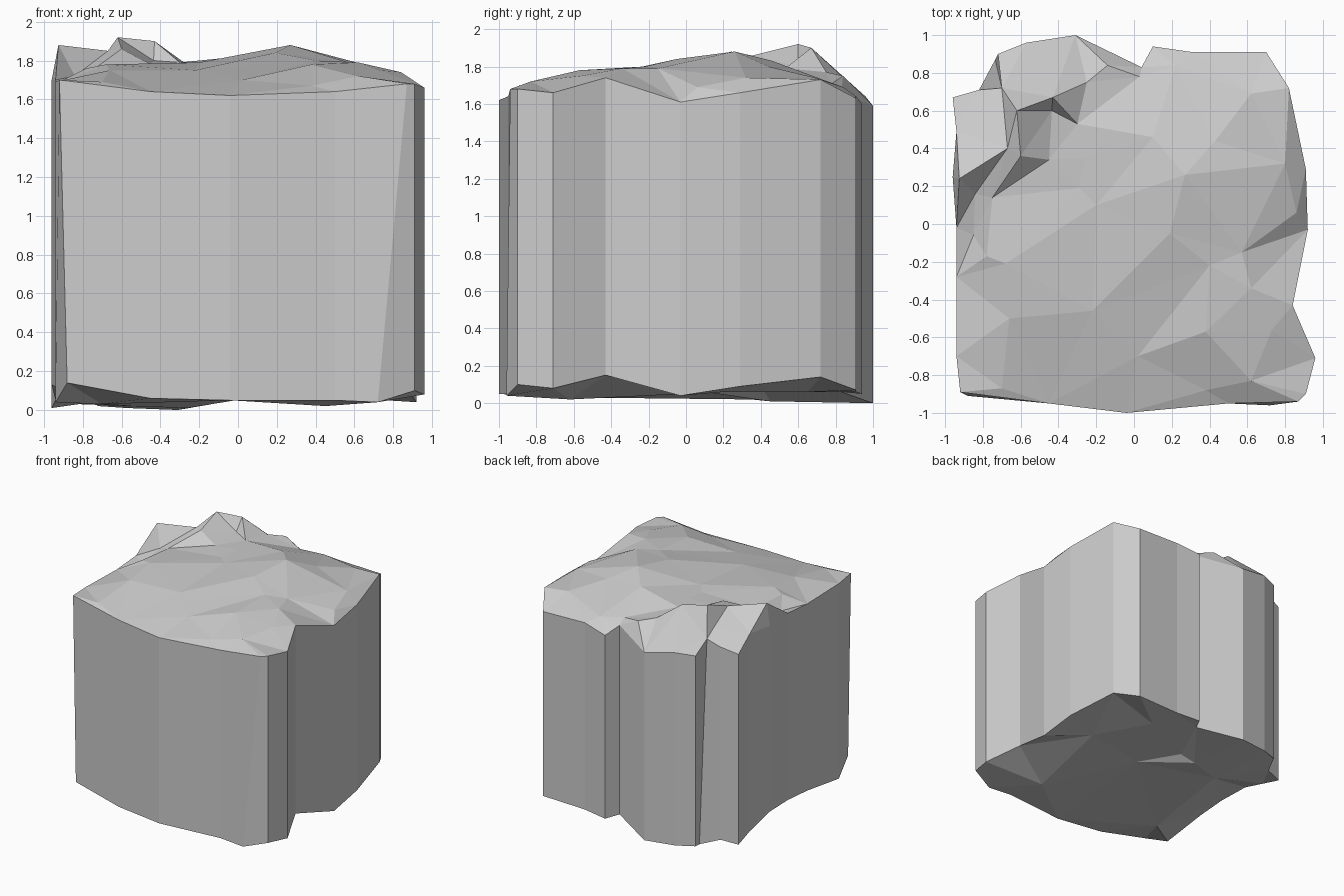
import bpy, bmesh
from mathutils import Vector
from mathutils.geometry import delaunay_2d_cdt

# Rim of the rock, counter-clockwise: x, y, bottom z, top z
RIM = [
    (-.92, -.89, .14, 1.70), (-.45, -.95, .06, 1.64), (-.04, -1.0, .05, 1.62),
    (.50, -.95, .05, 1.64), (.87, -.94, .04, 1.68), (.91, -.90, .10, 1.68),
    (.96, -.71, .08, 1.66), (.84, -.43, .15, 1.74), (.92, -.03, .04, 1.61),
    (.91, .29, .09, 1.66), (.82, .72, .14, 1.73), (.70, .91, .07, 1.63),
    (.31, .91, .06, 1.64), (.10, .94, .05, 1.60), (.04, .83, .06, 1.66),
    (-.31, 1.0, .00, 1.59), (-.57, .96, .01, 1.64), (-.72, .90, .02, 1.63),
    (-.70, .72, .03, 1.70), (-.82, .71, .03, 1.66), (-.96, .67, .01, 1.62),
    (-.94, .49, .05, 1.72), (-.96, .25, .13, 1.70), (-.94, -.02, .12, 1.70),
    (-.94, -.28, .10, 1.68), (-.94, -.70, .04, 1.69),
]

# Rim points whose foot leans away from the top edge: index -> foot x, y
FEET = {0: (-.88, -.91), 4: (.72, -.96), 18: (-.735, .87)}

# Craggy upper surface: ledge, peaks, ridges and hollows
CRAGS = [
    (-.925, .24, 1.88), (-.69, .62, 1.75), (-.67, .40, 1.85),
    (-.62, .60, 1.92), (-.43, .67, 1.90), (-.45, .34, 1.78), (-.60, .36, 1.86),
    (-.435, .60, 1.80), (-.25, .75, 1.77), (-.14, .84, 1.75), (.03, .78, 1.71),
    (-.30, .53, 1.79), (-.26, .35, 1.79), (-.29, .19, 1.78), (-.20, .10, 1.79),
    (-.84, .16, 1.72), (-.75, .14, 1.75), (-.85, -.06, 1.68), (-.78, -.17, 1.76),
    (-.68, -.21, 1.78), (-.66, -.50, 1.75), (-.22, -.46, 1.75), (.02, -.70, 1.70),
    (-.70, -.87, 1.69), (.10, .46, 1.83), (.27, .26, 1.88), (.19, -.05, 1.84),
    (.40, -.22, 1.80), (.57, -.15, 1.79), (.62, -.34, 1.79), (.38, -.57, 1.78),
    (.73, -.56, 1.75), (.62, -.83, 1.72), (.38, -.88, 1.67), (.43, .44, 1.80),
    (.62, .69, 1.74), (.22, .84, 1.69), (.80, .32, 1.74), (.86, .06, 1.69),
]

# Shallow bulges under the rock: the back left lobe sits lowest
UNDERSIDE = [
    (-.70, -.55, .03), (.45, -.62, .02), (.60, .20, .06), (.05, .10, .06),
    (-.55, .35, .02), (-.26, .45, .01), (-.14, .42, .06), (.35, .65, .06),
]


def skin(bm, rim_verts, inner):
    """Triangulate a rim loop together with loose interior points."""
    verts = rim_verts + [bm.verts.new(p) for p in inner]
    flat = [Vector(v.co.xy) for v in verts]
    out = delaunay_2d_cdt(flat, [], [list(range(len(rim_verts)))], 1, 1e-5)
    faces, origin = out[2], out[3]
    for f in faces:
        bm.faces.new([verts[origin[i][0]] for i in f])


bm = bmesh.new()
low = [bm.verts.new((*FEET.get(i, p[:2]), p[2])) for i, p in enumerate(RIM)]
high = [bm.verts.new((x, y, t)) for x, y, b, t in RIM]

# Cliff-like side walls
n = len(RIM)
for i in range(n):
    j = (i + 1) % n
    bm.faces.new((low[i], low[j], high[j], high[i]))

skin(bm, high, CRAGS)
skin(bm, low, UNDERSIDE)
bmesh.ops.recalc_face_normals(bm, faces=bm.faces)

mesh = bpy.data.meshes.new("rock_block")
bm.to_mesh(mesh)
bm.free()
rock = bpy.data.objects.new("rock_block", mesh)
bpy.context.collection.objects.link(rock)
